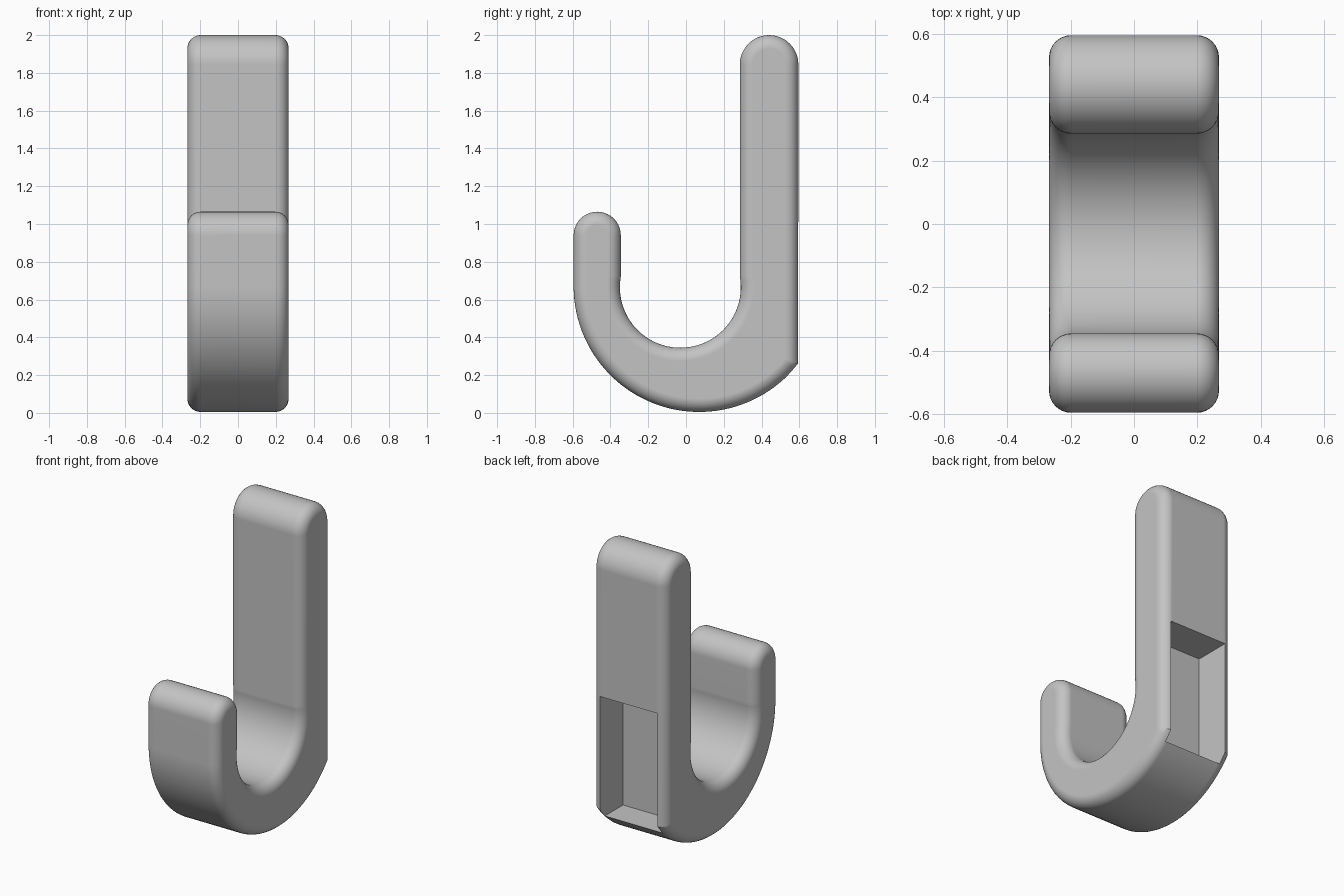
import bpy
import bmesh
from math import sin, cos, pi, acos, asin, atan2
from mathutils import Vector

cube = bpy.data.objects.get("Cube")
if cube:
    bpy.data.objects.remove(cube, do_unlink=True)

HALF_WIDTH = 0.268
FILLET = 0.07
STEPS = 8

grey = bpy.data.materials.new("plain_grey")
grey.use_nodes = True
colour = (0.55, 0.55, 0.55, 1)
grey.diffuse_color = colour
grey.node_tree.nodes["Principled BSDF"].inputs["Base Color"].default_value = colour


def arc(cy, cz, r, start, end, n):
    """Points on an arc in the side plane."""
    angles = [start + (end - start) * i / n for i in range(n + 1)]
    return [Vector((cy + r * cos(a), cz + r * sin(a))) for a in angles]


def offset(points, d):
    """Move a counter-clockwise outline inwards by d with mitred corners."""
    result = []
    for i, p in enumerate(points):
        e1 = (p - points[i - 1]).normalized()
        e2 = (points[(i + 1) % len(points)] - p).normalized()
        n1, n2 = Vector((-e1.y, e1.x)), Vector((-e2.y, e2.x))
        result.append(p + (n1 + n2) * d / (1 + n1.dot(n2)))
    return result


# Side outline: back post, outer curve, tip, inner curve
outline = arc(0.44, 1.845, 0.155, 0, pi, 24)
outline += arc(-0.03, 0.665, 0.32, acos(0.315 / 0.32),
               -pi - acos(0.315 / 0.32), 48)
outline += arc(-0.47, 0.94, 0.125, 0, pi, 20)
outline += arc(0.07, 0.67, 0.665, pi, 2 * pi + atan2(-0.408, 0.525), 48)

# Cross-section rings with rounded side edges
bm = bmesh.new()
quarter = [pi / 2 * i / STEPS for i in range(STEPS + 1)]
layers = [(-HALF_WIDTH + FILLET * (1 - cos(a)), FILLET * (1 - sin(a))) for a in quarter]
layers += [(-x, d) for x, d in reversed(layers)]
rings = [[bm.verts.new((x, p.x, p.y)) for p in offset(outline, d)] for x, d in layers]
count = len(outline)
for low, high in zip(rings, rings[1:]):
    for i in range(count):
        j = (i + 1) % count
        bm.faces.new((low[i], low[j], high[j], high[i]))
bm.faces.new(rings[0])
bm.faces.new(rings[-1])
bmesh.ops.recalc_face_normals(bm, faces=bm.faces)
mesh = bpy.data.meshes.new("hook_body")
bm.to_mesh(mesh)
bm.free()
mesh.materials.append(grey)
hook = bpy.data.objects.new("hook_body", mesh)
bpy.context.collection.objects.link(hook)

# Rectangular recess in the back
bpy.ops.mesh.primitive_cube_add(size=1, location=(0, 0.605, 0.607))
cutter = bpy.context.object
cutter.name = "recess_cutter"
cutter.scale = (0.42, 0.5, 0.806)
cutter.hide_render = True
cutter.data.materials.append(grey)

bpy.ops.object.select_all(action="DESELECT")
hook.select_set(True)
bpy.context.view_layer.objects.active = hook
cut = hook.modifiers.new("back_recess", "BOOLEAN")
cut.operation = "DIFFERENCE"
cut.solver = "EXACT"
cut.object = cutter
bpy.ops.object.modifier_apply(modifier=cut.name)
bpy.data.objects.remove(cutter, do_unlink=True)

# Smooth fillets with crisp recess edges and flat broad faces
bpy.ops.object.shade_smooth_by_angle(angle=pi / 6)
weighted = hook.modifiers.new("flat_faces", "WEIGHTED_NORMAL")
weighted.keep_sharp = True
